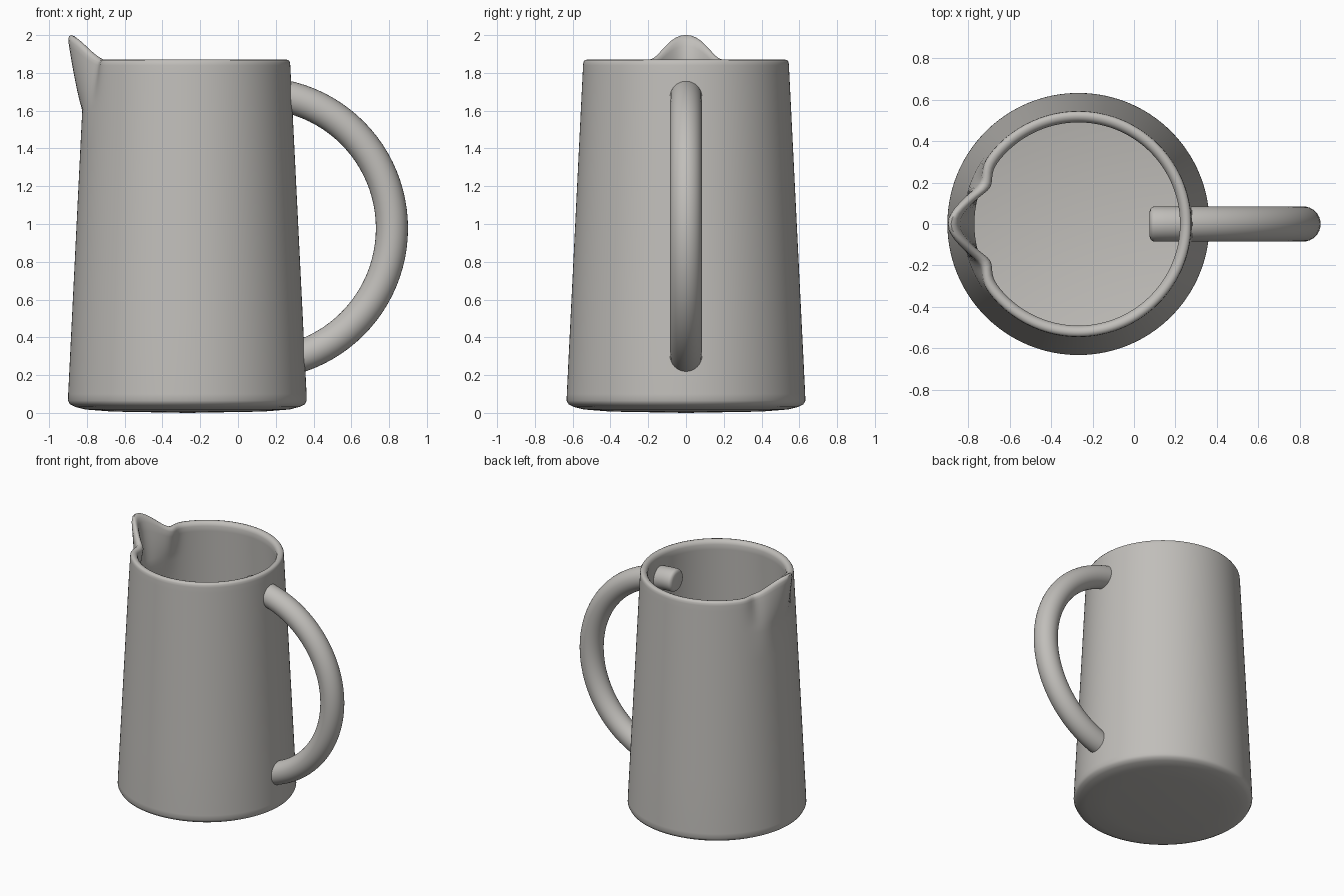
import bpy, bmesh, math

if "Cube" in bpy.data.objects:
    bpy.data.objects.remove(bpy.data.objects["Cube"])

clay = bpy.data.materials.new("warm grey")
clay.diffuse_color = (0.53, 0.515, 0.49, 1)
clay.use_nodes = True
clay.node_tree.nodes["Principled BSDF"].inputs["Base Color"].default_value = clay.diffuse_color
CX = -0.268


def loft(name, rings, closed_ends):
    """Skin a list of vertex rings; single-point rings become fans."""
    bm = bmesh.new()
    rows = [[bm.verts.new(p) for p in ring] for ring in rings]
    for a, b in zip(rows, rows[1:]):
        n = max(len(a), len(b))
        for i in range(n):
            j = (i + 1) % n
            if len(a) == 1:
                bm.faces.new((a[0], b[j], b[i]))
            elif len(b) == 1:
                bm.faces.new((a[i], a[j], b[0]))
            else:
                bm.faces.new((a[i], a[j], b[j], b[i]))
    if closed_ends:
        bm.faces.new(rows[0])
        bm.faces.new(rows[-1])
    bmesh.ops.recalc_face_normals(bm, faces=bm.faces)
    me = bpy.data.meshes.new(name)
    bm.to_mesh(me)
    bm.free()
    me.materials.append(clay)
    ob = bpy.data.objects.new(name, me)
    bpy.context.collection.objects.link(ob)
    bpy.context.view_layer.objects.active = ob
    ob.select_set(True)
    bpy.ops.object.shade_smooth_by_angle(angle=math.radians(50))
    ob.select_set(False)
    return ob


# Jug body: revolved wall, pulled out and up into a spout near the rim
def wall(z):
    return 0.636 - 0.0495 * z


def body_point(r, z, a):
    deg = abs(math.degrees(math.atan2(math.sin(a - math.pi), math.cos(a - math.pi))))
    t = min(max((z - 1.6) / 0.27, 0), 1)
    pull = 0.092 * math.exp(-(deg / 11.5) ** 2) - 0.035 * math.exp(-((deg - 23) / 7) ** 2)
    lift = 0.065 * (1 + math.cos(math.pi * deg / 24)) if deg < 24 else 0
    r += pull * t
    return (CX + r * math.cos(a), r * math.sin(a), z + lift * t * t)


levels = [0.1, 0.5, 1.0, 1.4, 1.6, 1.65, 1.7, 1.75, 1.8, 1.84]
profile = [(0, 0), (0.4, 0.007), (0.54, 0.018), (0.595, 0.032), (0.622, 0.046), (0.632, 0.065)]
profile += [(wall(z), z) for z in levels]
profile += [(0.543, 1.857), (0.536, 1.867), (0.522, 1.871), (0.508, 1.867), (0.497, 1.857)]
profile += [(wall(z) - 0.055, z) for z in reversed(levels)]
profile += [(0.56, 0.075), (0.53, 0.065), (0, 0.06)]
N = 144
rings = []
for r, z in profile:
    if r == 0:
        rings.append([(CX, 0, z)])
    else:
        rings.append([body_point(r, z, 2 * math.pi * i / N) for i in range(N)])
loft("jug_body", rings, False)

# Handle: half-ring tube whose rounded ends poke through the wall
HX, HZ, R, TUBE = 0.1, 0.977, 0.715, 0.085
M, S = 32, 48
ends = [(0.025, 0.06), (0.02, 0.075), (0.01, 0.083)]
path = [(HX - d, HZ - R, -math.pi / 2, t) for d, t in ends]
for k in range(S + 1):
    a = -math.pi / 2 + math.pi * k / S
    path.append((HX + R * math.cos(a), HZ + R * math.sin(a), a, TUBE))
path += [(HX - d, HZ + R, math.pi / 2, t) for d, t in reversed(ends)]
rings = []
for x, z, a, t in path:
    ring = []
    for i in range(M):
        b = 2 * math.pi * i / M
        ring.append((x + t * math.cos(b) * math.cos(a), t * math.sin(b),
                     z + t * math.cos(b) * math.sin(a)))
    rings.append(ring)
loft("handle", rings, True)
